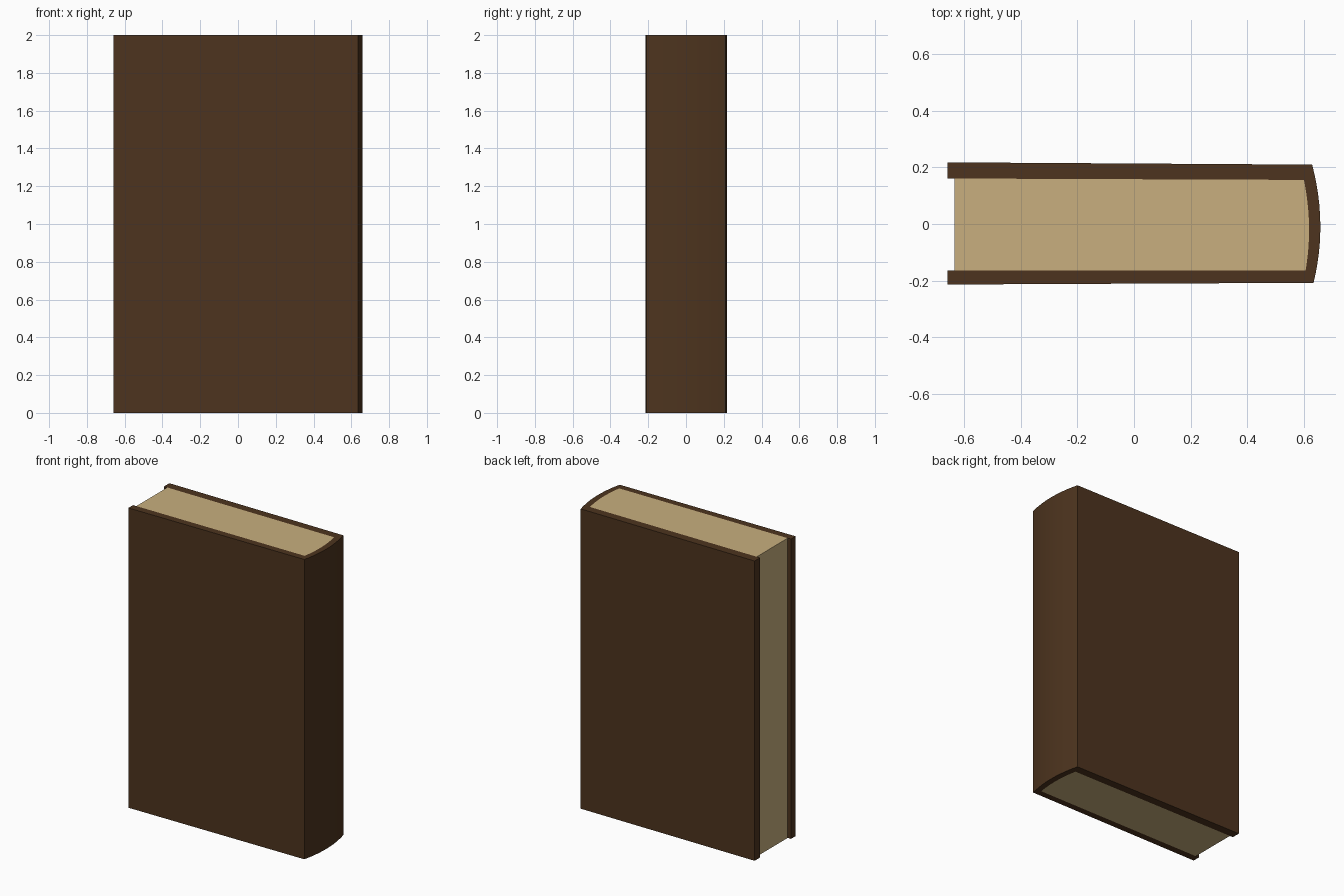
import bpy, bmesh

if "Cube" in bpy.data.objects:
    bpy.data.objects.remove(bpy.data.objects["Cube"])

H = 2.0


def material(name, color):
    m = bpy.data.materials.new(name)
    m.diffuse_color = (*color, 1)
    m.use_nodes = True
    m.node_tree.nodes["Principled BSDF"].inputs["Base Color"].default_value = m.diffuse_color
    return m


def arc(a, mid, b, n=12):
    """Shallow curve from a to b passing through mid."""
    pts = []
    for i in range(n + 1):
        t = i / n
        w = ((1 - t) * (1 - 2 * t), 4 * t * (1 - t), t * (2 * t - 1))
        pts.append(tuple(w[0] * a[k] + w[1] * mid[k] + w[2] * b[k] for k in (0, 1)))
    return pts


def extrude_profile(name, profile, mat):
    bm = bmesh.new()
    face = bm.faces.new([bm.verts.new((x, y, 0)) for x, y in profile])
    ext = bmesh.ops.extrude_face_region(bm, geom=[face])
    top = [v for v in ext["geom"] if isinstance(v, bmesh.types.BMVert)]
    bmesh.ops.translate(bm, verts=top, vec=(0, 0, H))
    bmesh.ops.recalc_face_normals(bm, faces=bm.faces[:])
    mesh = bpy.data.meshes.new(name)
    bm.to_mesh(mesh)
    bm.free()
    mesh.materials.append(mat)
    obj = bpy.data.objects.new(name, mesh)
    bpy.context.collection.objects.link(obj)
    bpy.ops.object.select_all(action='DESELECT')
    obj.select_set(True)
    bpy.context.view_layer.objects.active = obj
    bpy.ops.object.shade_smooth_by_angle(angle=0.5)
    return obj


leather = material("leather", (0.074, 0.034, 0.013))
paper = material("paper", (0.58, 0.43, 0.21))

# Rounded spine curves, outside and inside, running back to front
outer = arc((0.630, 0.210), (0.659, 0.0), (0.635, -0.208))
inner = arc((0.601, 0.156), (0.619, -0.005), (0.607, -0.164))

# Cover: both boards and the spine as one U-shaped profile
extrude_profile("cover",
                [(-0.659, 0.218)] + outer + [(-0.659, -0.214), (-0.659, -0.165)]
                + inner[::-1] + [(-0.659, 0.161)], leather)

# Page block, set in slightly from the board edges
extrude_profile("pages", [(-0.635, 0.161)] + inner + [(-0.635, -0.165)], paper)
